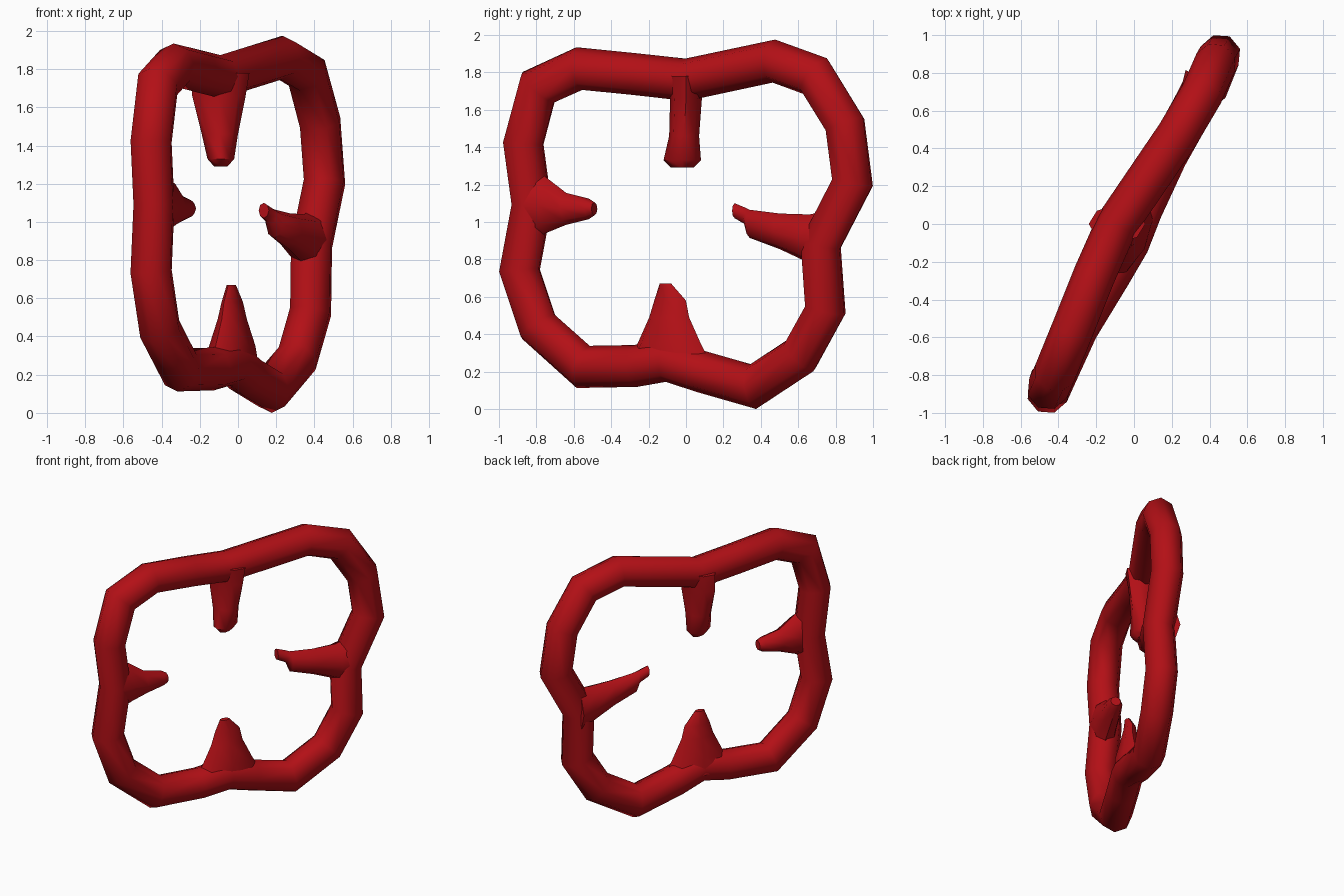
import bpy, bmesh, math
from mathutils import Vector

if "Cube" in bpy.data.objects:
    bpy.data.objects.remove(bpy.data.objects["Cube"])

red = bpy.data.materials.new("red")
red.diffuse_color = (0.45, 0.005, 0.008, 1)
red.use_nodes = True
red.node_tree.nodes["Principled BSDF"].inputs["Base Color"].default_value = red.diffuse_color

U = Vector((0.46, 0.89, 0)).normalized()   # along the ring plane
W = Vector((0.89, -0.46, 0)).normalized()  # across the ring plane
Z = Vector((0, 0, 1))
X = Vector((1, 0, 0))
Y = Vector((0, 1, 0))


def loft(name, rings, sides=8, closed=False):
    """Skin rings given as (centre, half axis a, half axis b)."""
    bm = bmesh.new()
    loops = []
    for c, a, b in rings:
        loops.append([bm.verts.new(c + a * math.cos(t) + b * math.sin(t))
                      for t in (2 * math.pi * k / sides for k in range(sides))])
    n = len(loops)
    for i in range(n if closed else n - 1):
        p, q = loops[i], loops[(i + 1) % n]
        for k in range(sides):
            m = (k + 1) % sides
            bm.faces.new((p[k], p[m], q[m], q[k]))
    if not closed:
        bm.faces.new(loops[0])
        bm.faces.new(loops[-1])
    bmesh.ops.recalc_face_normals(bm, faces=bm.faces)
    me = bpy.data.meshes.new(name)
    bm.to_mesh(me)
    bm.free()
    me.materials.append(red)
    ob = bpy.data.objects.new(name, me)
    bpy.context.collection.objects.link(ob)
    bpy.ops.object.select_all(action='DESELECT')
    ob.select_set(True)
    bpy.context.view_layer.objects.active = ob
    bpy.ops.object.shade_smooth_by_angle(angle=math.radians(50))
    return ob


# Four-lobed ring: centreline
path = [Vector(p) for p in [
    (-.42, -.79, 1.72), (-.33, -.57, 1.82), (-.21, -.27, 1.79), (-.09, 0, 1.76),
    (.23, .47, 1.86), (.36, .69, 1.78), (.43, .85, 1.52), (.453, .89, 1.21),
    (.385, .72, .88), (.38, .745, .53), (.31, .61, .285), (.17, .36, .12),
    (.04, .08, .2), (-.03, -.1, .26), (-.13, -.27, .23), (-.30, -.55, .225),
    (-.41, -.79, .44), (-.455, -.89, .74), (-.44, -.825, 1.09), (-.455, -.87, 1.42)]]
R = 0.112
rings = []
for i, p in enumerate(path):
    d0 = (p - path[i - 1]).normalized()
    d1 = (path[(i + 1) % len(path)] - p).normalized()
    t = (d0 + d1).normalized()
    side = t.cross(W).normalized()
    rings.append((p, side * R / t.dot(d1), side.cross(t) * R))
loft("ring", rings, closed=True)


def spike(name, axis_a, axis_b, rows):
    loft(name, [(Vector(c), axis_a * a, axis_b * b) for c, a, b in rows])


# Four inward teeth
spike("top_tooth", X, Y, [((-.09, 0, 1.78), .15, .10), ((-.1, .0, 1.66), .14, .085),
                          ((-.095, -.01, 1.46), .095, .08), ((-.09, -.02, 1.33), .07, .1),
                          ((-.09, -.02, 1.29), .035, .06)])
spike("bottom_tooth", U, W, [((-.04, -.1, .23), .27, .10), ((-.03, -.09, .35), .19, .095),
                             ((-.03, -.09, .49), .12, .06), ((-.03, -.085, .58), .095, .04),
                             ((-.035, -.11, .67), .035, .02)])
spike("left_tooth", Z, W, [((-.43, -.83, 1.09), .20, .10), ((-.38, -.75, 1.09), .15, .085),
                           ((-.33, -.64, 1.07), .085, .07), ((-.27, -.52, 1.07), .055, .05),
                           ((-.25, -.49, 1.07), .035, .035)])
spike("right_tooth", Z, W, [((.38, .76, .90), .16, .12), ((.345, .66, .91), .13, .11),
                            ((.27, .5, .95), .095, .075), ((.19, .34, .99), .075, .05),
                            ((.17, .32, 1.03), .045, .035), ((.135, .26, 1.06), .04, .03)])
